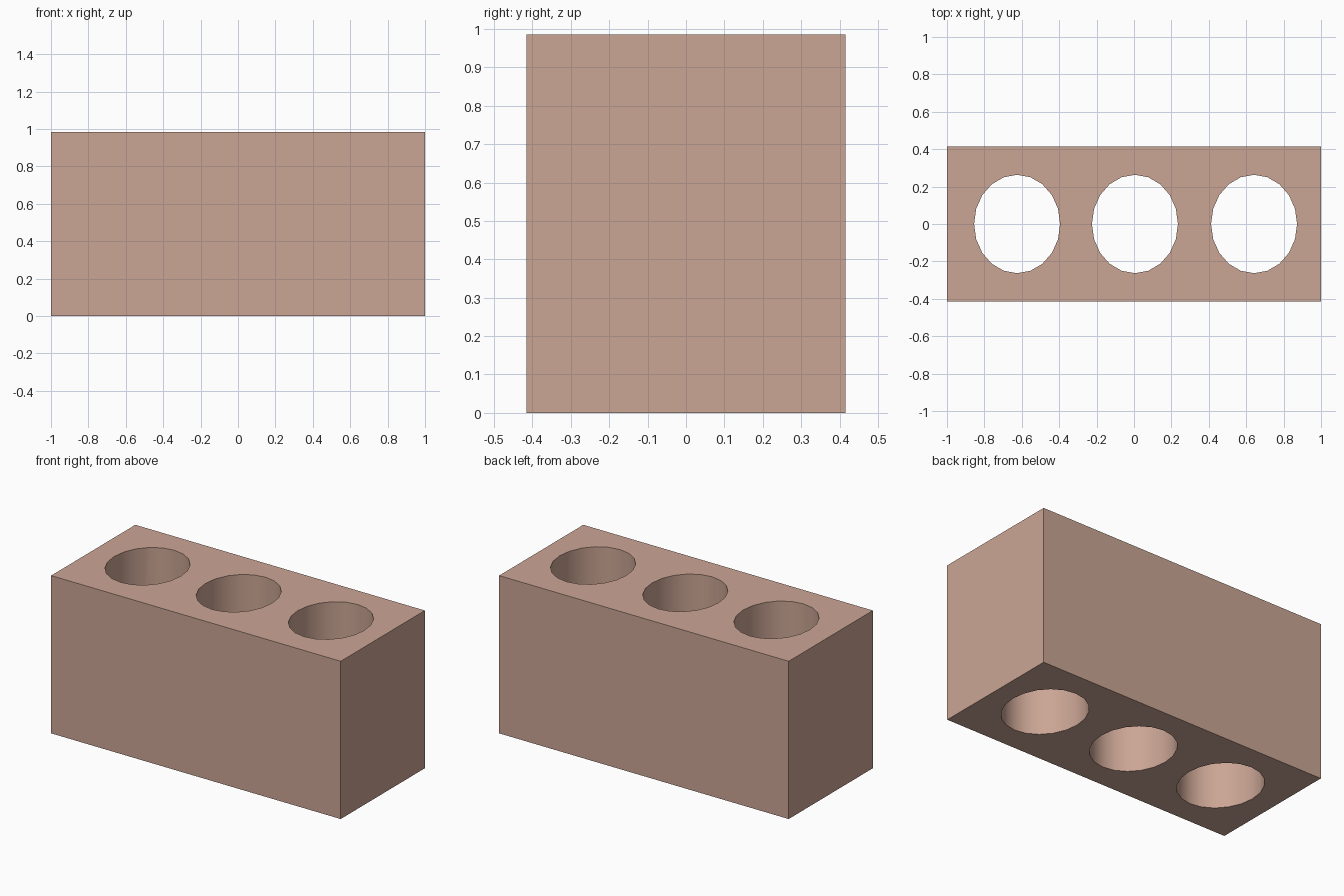
import bpy

if "Cube" in bpy.data.objects:
    bpy.data.objects.remove(bpy.data.objects["Cube"])

W, D, H = 2.0, 0.83, 0.985
HOLE_X = (-0.625, 0.005, 0.642)
HOLE_RX, HOLE_RY, SIDES = 0.23, 0.263, 20

clay = bpy.data.materials.new("clay")
clay.diffuse_color = (0.60, 0.38, 0.30, 1)
clay.use_nodes = True
clay.node_tree.nodes["Principled BSDF"].inputs["Base Color"].default_value = clay.diffuse_color

# Solid brick body
bpy.ops.mesh.primitive_cube_add(size=1, location=(0, 0, H / 2))
brick = bpy.context.object
brick.name = "brick"
brick.scale = (W, D, H)
bpy.ops.object.transform_apply(location=True, rotation=False, scale=True)
brick.data.materials.append(clay)

# Three oval through-holes
for x in HOLE_X:
    bpy.ops.mesh.primitive_cylinder_add(vertices=SIDES, radius=1, depth=H + 0.4,
                                        location=(x, 0, H / 2))
    cutter = bpy.context.object
    cutter.name = "hole_cutter"
    cutter.hide_render = True
    cutter.scale = (HOLE_RX, HOLE_RY, 1)
    bpy.ops.object.transform_apply(location=True, rotation=False, scale=True)
    cutter.data.materials.append(clay)

    bpy.context.view_layer.objects.active = brick
    cut = brick.modifiers.new("hole", 'BOOLEAN')
    cut.operation = 'DIFFERENCE'
    cut.solver = 'EXACT'
    cut.object = cutter
    bpy.ops.object.modifier_apply(modifier=cut.name)
    bpy.data.objects.remove(cutter, do_unlink=True)

# Smooth hole walls, crisp edges
bpy.ops.object.select_all(action='DESELECT')
brick.select_set(True)
bpy.context.view_layer.objects.active = brick
bpy.ops.object.shade_smooth_by_angle()
